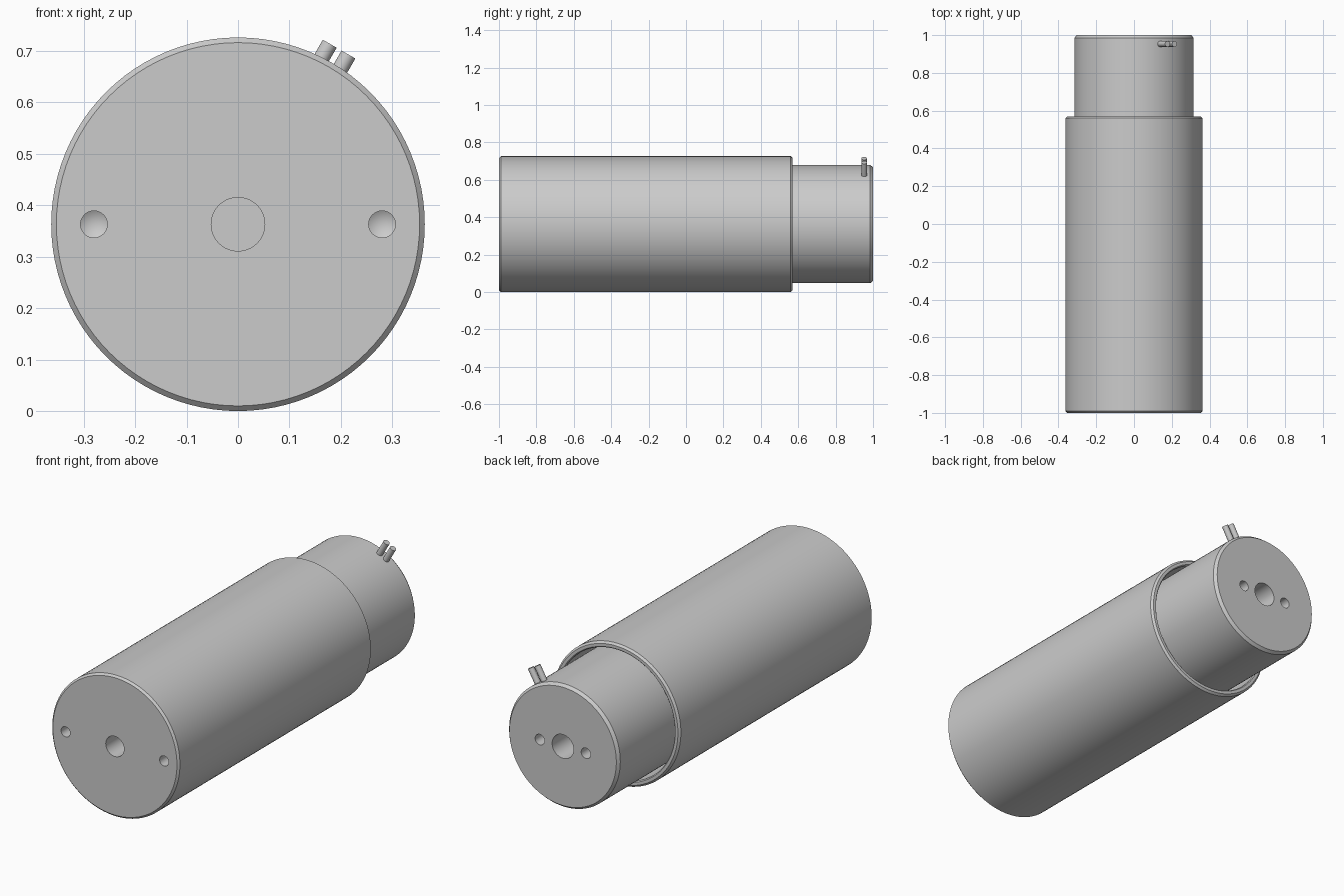
import bpy, bmesh, math
from mathutils import Vector, Matrix

if "Cube" in bpy.data.objects:
    bpy.data.objects.remove(bpy.data.objects["Cube"])

ZC = 0.363  # height of the shared axis


def lathe(name, profile, n=96):
    """Revolve (radius, y) points around the long axis; radius 0 closes to a point."""
    bm = bmesh.new()
    rings = []
    for r, y in profile:
        if r == 0:
            rings.append([bm.verts.new((0, y, ZC))])
        else:
            rings.append([bm.verts.new((r * math.cos(2 * math.pi * i / n), y,
                                        ZC + r * math.sin(2 * math.pi * i / n))) for i in range(n)])
    for a, b in zip(rings, rings[1:]):
        for i in range(n):
            j = (i + 1) % n
            if len(a) == 1:
                bm.faces.new((a[0], b[j], b[i]))
            elif len(b) == 1:
                bm.faces.new((a[i], a[j], b[0]))
            else:
                bm.faces.new((a[i], a[j], b[j], b[i]))
    bmesh.ops.recalc_face_normals(bm, faces=bm.faces)
    me = bpy.data.meshes.new(name)
    bm.to_mesh(me)
    bm.free()
    ob = bpy.data.objects.new(name, me)
    bpy.context.collection.objects.link(ob)
    return ob


def drill(target, x, r, y_face, depth, inward):
    """Cut a cone-bottomed hole into an end face."""
    cutter = lathe(target.name + "_drill", [
        (0, y_face - inward * 0.05), (r, y_face - inward * 0.05),
        (r, y_face + inward * depth), (0, y_face + inward * (depth + r * 0.6))], 32)
    cutter.location.x = x
    cutter.hide_render = True
    bpy.context.view_layer.update()
    mod = target.modifiers.new("hole", 'BOOLEAN')
    mod.object = cutter
    mod.solver = 'EXACT'
    bpy.context.view_layer.objects.active = target
    bpy.ops.object.modifier_apply(modifier=mod.name)
    bpy.data.objects.remove(cutter)


def smooth(ob):
    bpy.ops.object.select_all(action='DESELECT')
    ob.select_set(True)
    bpy.context.view_layer.objects.active = ob
    bpy.ops.object.shade_smooth_by_angle(angle=math.radians(30))


# Outer sleeve: closed front with central blind hole, open bored back
sleeve = lathe("outer_sleeve", [
    (0, -0.88), (0.052, -0.88), (0.052, -1), (0.353, -1), (0.363, -0.99),
    (0.363, 0.56), (0.353, 0.57), (0.338, 0.57), (0.333, 0.565), (0.333, -0.8), (0, -0.8)])

# Inner plunger: sits in the bore, blind hole in the back face
plunger = lathe("inner_plunger", [
    (0, -0.79), (0.316, -0.79), (0.316, 0.985), (0.304, 1),
    (0.061, 1), (0.061, 0.86), (0, 0.86)])

# Small holes either side of the axis on both ends
for s in (-1, 1):
    drill(sleeve, s * 0.28, 0.026, -1, 0.08, 1)
    drill(plunger, s * 0.131, 0.027, 1, 0.08, -1)
smooth(sleeve)
smooth(plunger)

# Two connector pins standing out near the back end
tilt = math.radians(30)
out = Vector((math.sin(tilt), 0, math.cos(tilt)))
side = Vector((math.cos(tilt), 0, -math.sin(tilt)))
for s, label in ((-1, "left"), (1, "right")):
    mid = Vector((0, 0.953, ZC)) + out * 0.343 + side * s * 0.021
    bpy.ops.mesh.primitive_cylinder_add(vertices=32, radius=0.0155, depth=0.1,
                                        location=mid, rotation=(0, tilt, 0))
    pin = bpy.context.object
    pin.name = "connector_pin_" + label
    smooth(pin)
